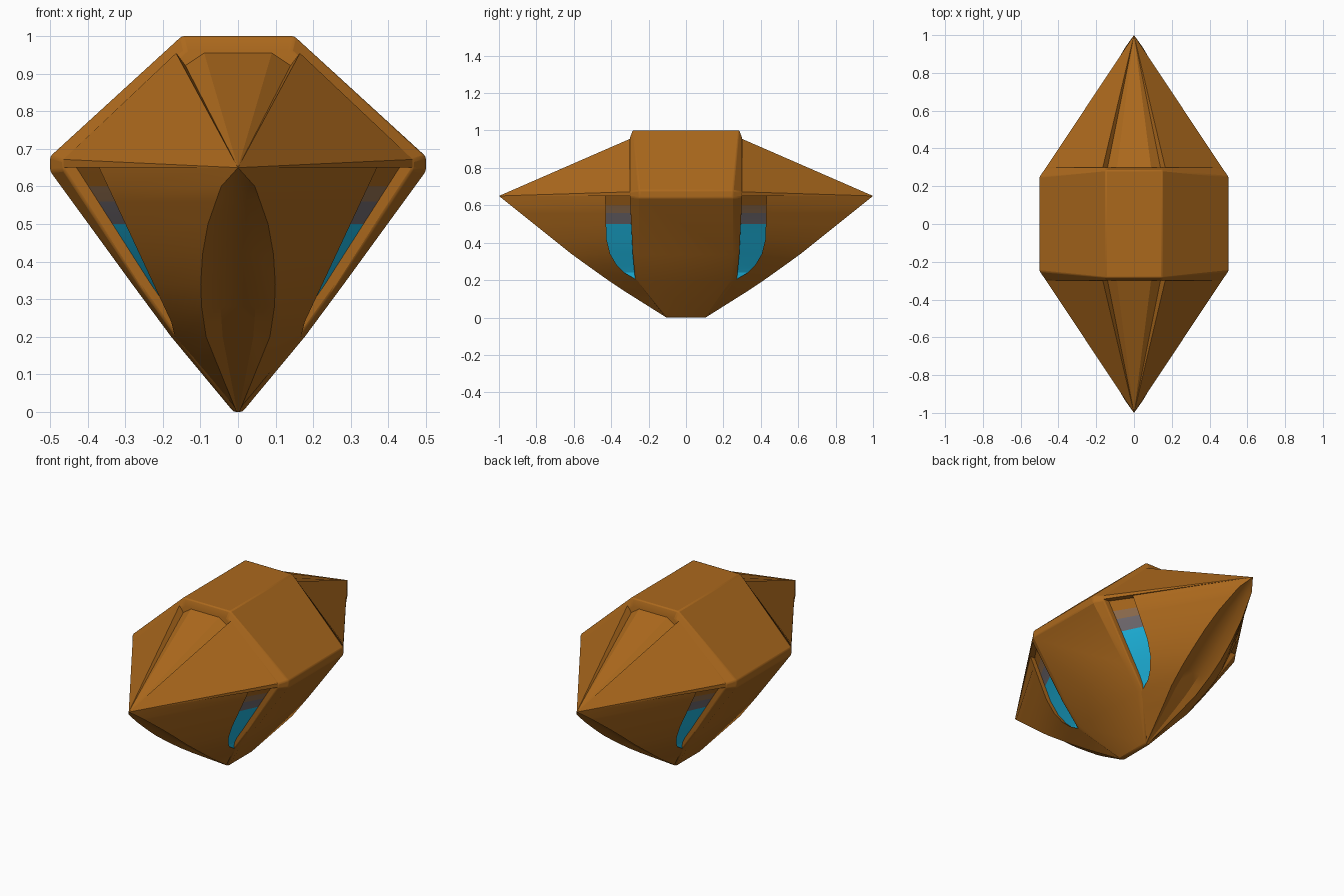
import bpy, bmesh, math

old = bpy.data.objects.get("Cube")
if old:
    bpy.data.objects.remove(old)


def material(name, rgb):
    m = bpy.data.materials.new(name)
    m.use_nodes = True
    m.diffuse_color = (*rgb, 1)
    bsdf = m.node_tree.nodes["Principled BSDF"]
    bsdf.inputs["Base Color"].default_value = (*rgb, 1)
    bsdf.inputs["Roughness"].default_value = 0.7
    return m


ORANGE = material("burnt_orange", (0.41, 0.14, 0.012))
TAUPE = material("window_taupe", (0.29, 0.16, 0.08))
SLATE = material("window_slate", (0.17, 0.15, 0.165))
CYAN = material("window_cyan", (0.013, 0.48, 0.76))


def finish(name, bm, mats, angle, mirrored=False, bevel=0):
    me = bpy.data.meshes.new(name)
    bm.to_mesh(me)
    bm.free()
    for m in mats:
        me.materials.append(m)
    ob = bpy.data.objects.new(name, me)
    bpy.context.scene.collection.objects.link(ob)
    bpy.ops.object.select_all(action='DESELECT')
    ob.select_set(True)
    bpy.context.view_layer.objects.active = ob
    bpy.ops.object.shade_smooth_by_angle(angle=math.radians(angle))
    if mirrored:
        mod = ob.modifiers.new("Mirror", 'MIRROR')
        mod.use_axis = (True, True, False)
        mod.merge_threshold = 0.0005
    if bevel:
        mod = ob.modifiers.new("Bevel", 'BEVEL')
        mod.width, mod.segments = bevel, 2


def table(z, pairs):
    """Linear interpolation through (height, value) pairs, highest first."""
    for (z1, v1), (z0, v0) in zip(pairs, pairs[1:]):
        if z >= z0:
            return v0 + (v1 - v0) * (z - z0) / (z1 - z0)
    return pairs[-1][1]


# Central body: chamfered ring of panels, tapering to the keel
# each entry: outer x, z, y, then chamfered x, z, y
PROFILE = [
    (0.15, 1.0, 0.285, 0.14, 0.96, 0.30),
    (0.50, 0.68, 0.25, 0.465, 0.67, 0.30),
    (0.50, 0.64, 0.25, 0.465, 0.645, 0.30),
    (0.278, 0.335, 0.25, 0.265, 0.34, 0.285),
    (0.178, 0.20, 0.24, 0.168, 0.205, 0.272),
    (0.012, 0.0, 0.10, 0.008, 0.005, 0.11),
]
bm = bmesh.new()
rings = []
for side, inner in ((-1, True), (-1, False), (1, False), (1, True)):
    pts = [p[3:] if inner else p[:3] for p in PROFILE]
    loop = pts + [(-x, z, y) for x, z, y in reversed(pts)]
    rings.append([bm.verts.new((x, side * y, z)) for x, z, y in loop])
n = len(rings[0])
for a, b in zip(rings, rings[1:]):
    for i in range(n):
        j = (i + 1) % n
        bm.faces.new((a[i], a[j], b[j], b[i]))
# end walls as horizontal strips
for ring in (rings[0], rings[-1]):
    for i in range(n // 2 - 1):
        bm.faces.new((ring[i], ring[i + 1], ring[n - 2 - i], ring[n - 1 - i]))
bmesh.ops.recalc_face_normals(bm, faces=bm.faces)
finish("central_body", bm, [ORANGE], 25, bevel=0.006)

# Upper pointed caps: a fan of panels with a groove along each hip
bm = bmesh.new()
apex = bm.verts.new((0, -1, 0.65))
base = [bm.verts.new((x, -0.3, z)) for x, z in (
    (0, 0.955), (0.09, 0.955), (0.14, 0.922), (0.165, 0.955),
    (0.465, 0.672), (0.465, 0.65), (0, 0.65))]
for p, q in zip(base, base[1:]):
    bm.faces.new((apex, q, p))
finish("upper_caps", bm, [ORANGE], 10, mirrored=True)

# Lower hulls: stacked sections with a leaf-shaped keel channel and recessed windows
CORNER_X = [(0.65, 0.46), (0.34, 0.262), (0.2, 0.168), (0, 0.006)]
CORNER_Y = [(0.65, 0.30), (0.34, 0.285), (0.2, 0.262), (0, 0.085)]
KEEL_Y = [(0.65, 1.0), (0.33, 0.60), (0.17, 0.375), (0, 0.105)]
LEAF = [(0.65, 0), (0.6, 0.045), (0.5, 0.08), (0.4, 0.098), (0.3, 0.1), (0.2, 0.085), (0, 0.004)]
SLOT_X = [(0.65, 0.37), (0.24, 0.178), (0.2, 0.168)]
SLOT_Y = [(0.65, 0.43), (0.42, 0.425), (0.34, 0.405), (0.28, 0.37), (0.24, 0.33), (0.2, 0.262)]
HEIGHTS = [0.65, 0.6, 0.56, 0.5, 0.42, 0.34, 0.28, 0.24, 0.2, 0.14, 0.07, 0]

bm = bmesh.new()
rows = []
for z in HEIGHTS:
    cx, cy, ky, w = (table(z, t) for t in (CORNER_X, CORNER_Y, KEEL_Y, LEAF))
    if z > 0.2:
        sx, sy = table(z, SLOT_X), table(z, SLOT_Y)
    else:
        sx, sy = cx, cy
    floor_y = ky - 0.35 * w
    depth = 0.03 * min(1, max(0, (z - 0.2) / 0.05))
    section = [(0, floor_y), (0.48 * w, floor_y), (w, ky), (sx, sy),
               (sx - depth, sy), (cx - depth, cy), (cx, cy)]
    rows.append([bm.verts.new((x, -y, z)) for x, y in section])
for a, b in zip(rows, rows[1:]):
    for j in range(len(a) - 1):
        f = bm.faces.new((a[j], b[j], b[j + 1], a[j + 1]))
        # window floor bands by height
        if j == 4:
            z = f.calc_center_median().z
            f.material_index = 0 if z > 0.6 else 1 if z > 0.56 else 2 if z > 0.5 else 3
bmesh.ops.remove_doubles(bm, verts=bm.verts, dist=0.0005)
finish("lower_hulls", bm, [ORANGE, TAUPE, SLATE, CYAN], 22, mirrored=True)
